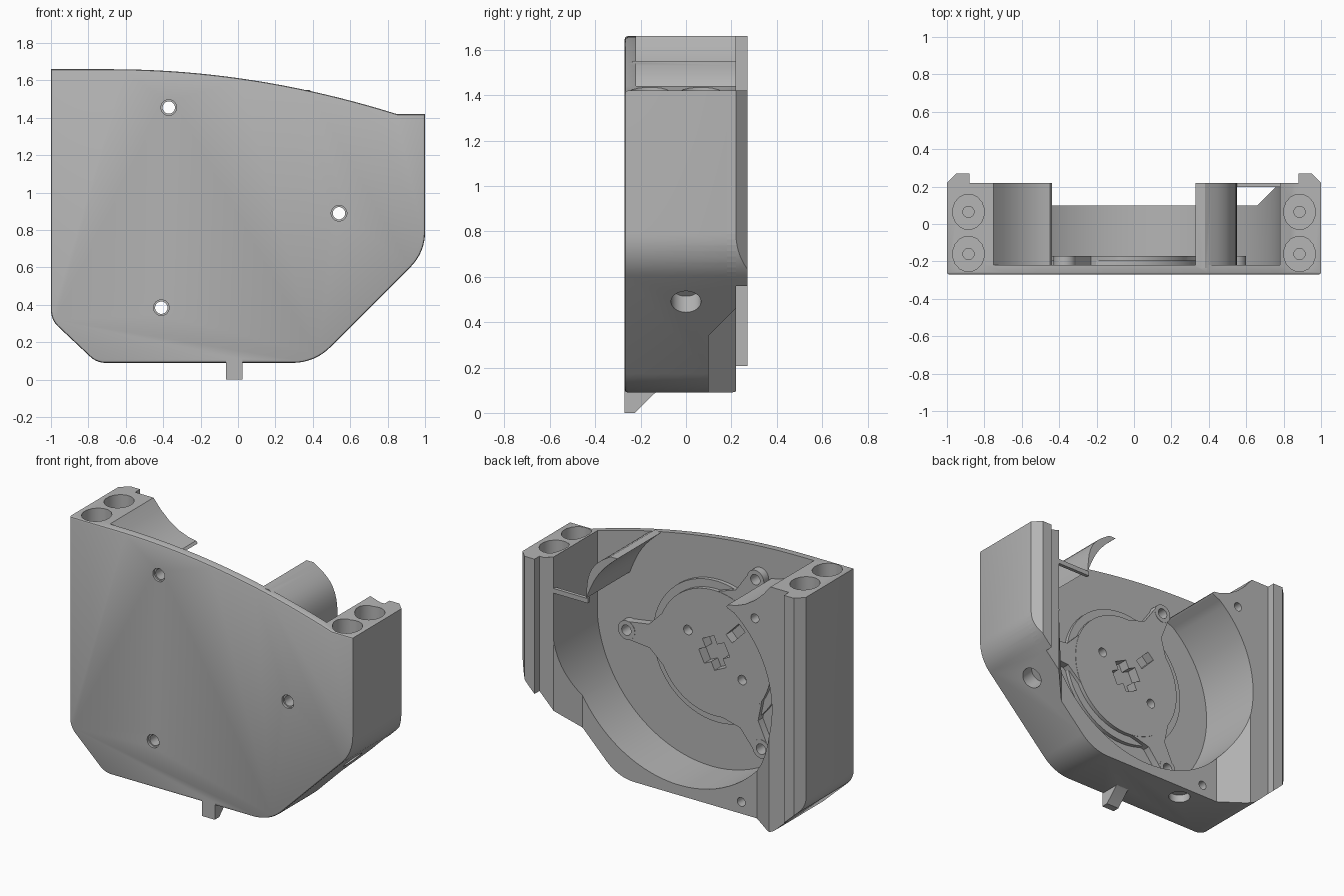
import bpy, bmesh, math
from mathutils import Vector, Matrix

if "Cube" in bpy.data.objects:
    bpy.data.objects.remove(bpy.data.objects["Cube"])

gray = bpy.data.materials.new("plain_gray")
gray.use_nodes = True
gray.diffuse_color = (0.46, 0.46, 0.46, 1)
gray.node_tree.nodes["Principled BSDF"].inputs["Base Color"].default_value = (0.46, 0.46, 0.46, 1)


def make(name, bm):
    bmesh.ops.recalc_face_normals(bm, faces=bm.faces)
    me = bpy.data.meshes.new(name)
    bm.to_mesh(me)
    bm.free()
    me.materials.append(gray)
    ob = bpy.data.objects.new(name, me)
    bpy.context.scene.collection.objects.link(ob)
    return ob


def prism(name, pts, lo, hi, axis="y", bevel=0):
    """Extrude a 2D outline from lo to hi along an axis."""
    def place(a, b, h):
        return {"x": (h, a, b), "y": (a, h, b), "z": (a, b, h)}[axis]
    bm = bmesh.new()
    base = bm.faces.new([bm.verts.new(place(a, b, lo)) for a, b in pts])
    rim = list(base.edges)
    ext = bmesh.ops.extrude_face_region(bm, geom=[base], use_keep_orig=True)
    d = Vector(place(0, 0, hi - lo))
    bmesh.ops.translate(bm, vec=d, verts=[v for v in ext["geom"] if isinstance(v, bmesh.types.BMVert)])
    bmesh.ops.recalc_face_normals(bm, faces=bm.faces)
    if bevel:
        bmesh.ops.bevel(bm, geom=rim, offset=bevel, segments=2, profile=0.5, affect="EDGES")
    return make(name, bm)


def rod(name, center, r, length, direction=(0, 1, 0), seg=32):
    bm = bmesh.new()
    rot = Vector(direction).to_track_quat("Z", "Y").to_matrix().to_4x4()
    bmesh.ops.create_cone(bm, cap_ends=True, segments=seg, radius1=r, radius2=r, depth=length,
                          matrix=Matrix.Translation(center) @ rot)
    return make(name, bm)


def block(name, center, size, turn=0):
    bm = bmesh.new()
    bmesh.ops.create_cube(bm, size=1, matrix=Matrix.Translation(center)
                          @ Matrix.Rotation(turn, 4, "Y") @ Matrix.Diagonal((*size, 1)))
    return make(name, bm)


def combine(target, tool, op):
    mod = target.modifiers.new(op, "BOOLEAN")
    mod.operation, mod.solver, mod.object = op, "EXACT", tool
    bpy.context.view_layer.update()
    dg = bpy.context.evaluated_depsgraph_get()
    me = bpy.data.meshes.new_from_object(target.evaluated_get(dg))
    target.modifiers.clear()
    target.data = me
    bpy.data.objects.remove(tool)


def fillet(corners):
    """Round each (x, z, radius) corner of an outline."""
    out = []
    for i, (x, z, r) in enumerate(corners):
        p = Vector((x, z))
        if not r:
            out.append(p)
            continue
        a = (Vector(corners[i - 1][:2]) - p).normalized()
        b = (Vector(corners[(i + 1) % len(corners)][:2]) - p).normalized()
        half = a.angle(b) / 2
        c = p + (a + b).normalized() * r / math.sin(half)
        s, e = p + a * r / math.tan(half) - c, p + b * r / math.tan(half) - c
        for k in range(9):
            t = k / 8
            out.append(c + (s * (1 - t) + e * t).normalized() * r)
    return out


# Housing outline with the sloping top
arc_top = [(-0.68 + 1.53 * k / 20, 1.66 - 0.24 * (k / 20) ** 2, 0) for k in range(20, -1, -1)]
outline = fillet([(-1, 1.66, 0), (-1, 0.32, 0.12), (-0.755, 0.09, 0.12), (0.41, 0.09, 0.28),
                  (1, 0.68, 0.26), (1, 1.42, 0)] + arc_top)
housing = prism("housing", outline, -0.27, 0.22, "y", 0.012)

# Spiral chamber, open at the top, leaving a pointed lip on one side
CX, CZ = -0.08, 0.91
spiral = [(0.78, 1.8), (-0.75, 1.8), (-0.75, 1.66), (-0.70, 1.6), (-0.64, 1.545), (-0.57, 1.5),
          (-0.5, 1.474), (-0.45, 1.466), (-0.438, 1.452), (-0.45, 1.442)]
for k in range(1, 61):
    t = k / 60
    a = math.radians(125 + 235 * t)
    r = 0.66 + 0.2 * t ** 1.6
    spiral.append((CX + r * math.cos(a), CZ + r * math.sin(a)))
combine(housing, prism("chamber_cutter", spiral, -0.22, 0.5), "DIFFERENCE")

# Lower rear step with slanted ends
step = [(-0.57, 0.1), (0.66, 0.1), (0.86, 0.3), (-0.853, 0.3)]
combine(housing, prism("step_cutter", step, -0.1, 0.88, "z"), "DIFFERENCE")

# Rear rails along both sides
for s in (-1, 1):
    rail = prism("rail", outline, 0.18, 0.3)
    section = [(s * 1.05, 0.1), (s * 1.05, 0.17), (s * 0.95, 0.27), (s * 0.88, 0.27), (s * 0.88, 0.1)]
    combine(rail, prism("rail_section", section, -0.1, 2, "z"), "INTERSECT")
    combine(housing, rail, "UNION")

# Small foot tab under the front edge
tab = [(-0.27, 0), (-0.225, 0), (-0.14, 0.085), (-0.1, 0.11), (-0.27, 0.11)]
combine(housing, prism("foot_tab", tab, -0.065, 0.025, "x", 0), "UNION")

# Curved blade and the thin bar beside it
blade = []
for inner in (True, False):
    row = []
    for k in range(11):
        t = k / 10
        bulge = (0.025 if inner else 0.05) * math.sin(math.pi * t)
        x0 = 0.33 if inner else 0.38
        row.append((x0 + (0.55 - x0) * t + bulge, 1.55 + (1.24 - 1.55) * t + bulge * 0.7))
    blade += row if inner else row[-2::-1]
combine(housing, prism("blade", blade, -0.235, 0.22), "UNION")
combine(housing, block("bar", (0.67, 0.208, 1.225), (0.26, 0.022, 0.03)), "UNION")

# Raised motor mount: disc with three arms
mounts = [(-0.37, 1.455), (0.54, 0.89), (-0.41, 0.385)]
for r, top in ((0.45, -0.195), (0.40, -0.17)):
    combine(housing, rod("mount_disc", (CX, (top - 0.24) / 2, CZ), r, top + 0.24, seg=64), "UNION")
for x, z in mounts:
    tip, mid = Vector((x, z)), Vector((CX, CZ))
    d = (tip - mid).normalized()
    n = Vector((-d.y, d.x))
    root, neck = mid + d * 0.36, mid + d * 0.46
    arm = [tip + n * 0.055, neck + n * 0.075, root + n * 0.17,
           root - n * 0.17, neck - n * 0.075, tip - n * 0.055]
    combine(housing, prism("mount_arm", arm, -0.24, -0.172), "UNION")
    combine(housing, rod("arm_tip", (x, -0.205, z), 0.06, 0.07), "UNION")
for x, z in mounts:
    combine(housing, rod("mount_hole", (x, -0.2, z), 0.033, 0.3), "DIFFERENCE")
    combine(housing, rod("mount_recess", (x, -0.28, z), 0.042, 0.05), "DIFFERENCE")

# Blind details in the mount: cross socket, slot and pilot holes
for turn in (0.45, 0.45 + math.pi / 2):
    combine(housing, block("socket", (CX, -0.19, CZ), (0.2, 0.09, 0.09), turn), "DIFFERENCE")
combine(housing, block("slot", (-0.23, -0.19, 1.075), (0.13, 0.08, 0.06), 0.8), "DIFFERENCE")
for x, z in ((0.106, 1.007), (-0.277, 0.79)):
    combine(housing, rod("pilot", (x, -0.19, z), 0.03, 0.08), "DIFFERENCE")

# Rear screw holes
for x, y, z in ((-0.46, 0.1, 0.165), (-0.64, 0.22, 1.43)):
    combine(housing, rod("rear_hole", (x, y, z), 0.028, 0.2), "DIFFERENCE")

# Bolt pockets in the top of both side blocks
for x, top in ((-0.885, 1.66), (0.885, 1.42)):
    for y in (0.065, -0.16):
        pocket = [(x + 0.085 * math.cos(a), y + 0.095 * math.sin(a))
                  for a in (math.tau * (k + 0.5) / 16 for k in range(16))]
        combine(housing, prism("bolt_pocket", pocket, top - 0.14, top + 0.2, "z"), "DIFFERENCE")
        combine(housing, rod("bolt_hole", (x, y, top - 0.3), 0.03, 0.4, (0, 0, 1)), "DIFFERENCE")

# Round sockets in the underside and in the slanted wall
combine(housing, rod("under_socket", (-0.36, 0, 0.08), 0.065, 0.12, (0, 0, 1)), "DIFFERENCE")
combine(housing, rod("slant_socket", (0.81, 0, 0.49), 0.066, 0.2, (1, 0, -1)), "DIFFERENCE")

# Smooth curved walls, keep edges sharp
bpy.ops.object.select_all(action="DESELECT")
housing.select_set(True)
bpy.context.view_layer.objects.active = housing
bpy.ops.object.shade_smooth_by_angle(angle=math.radians(28))
